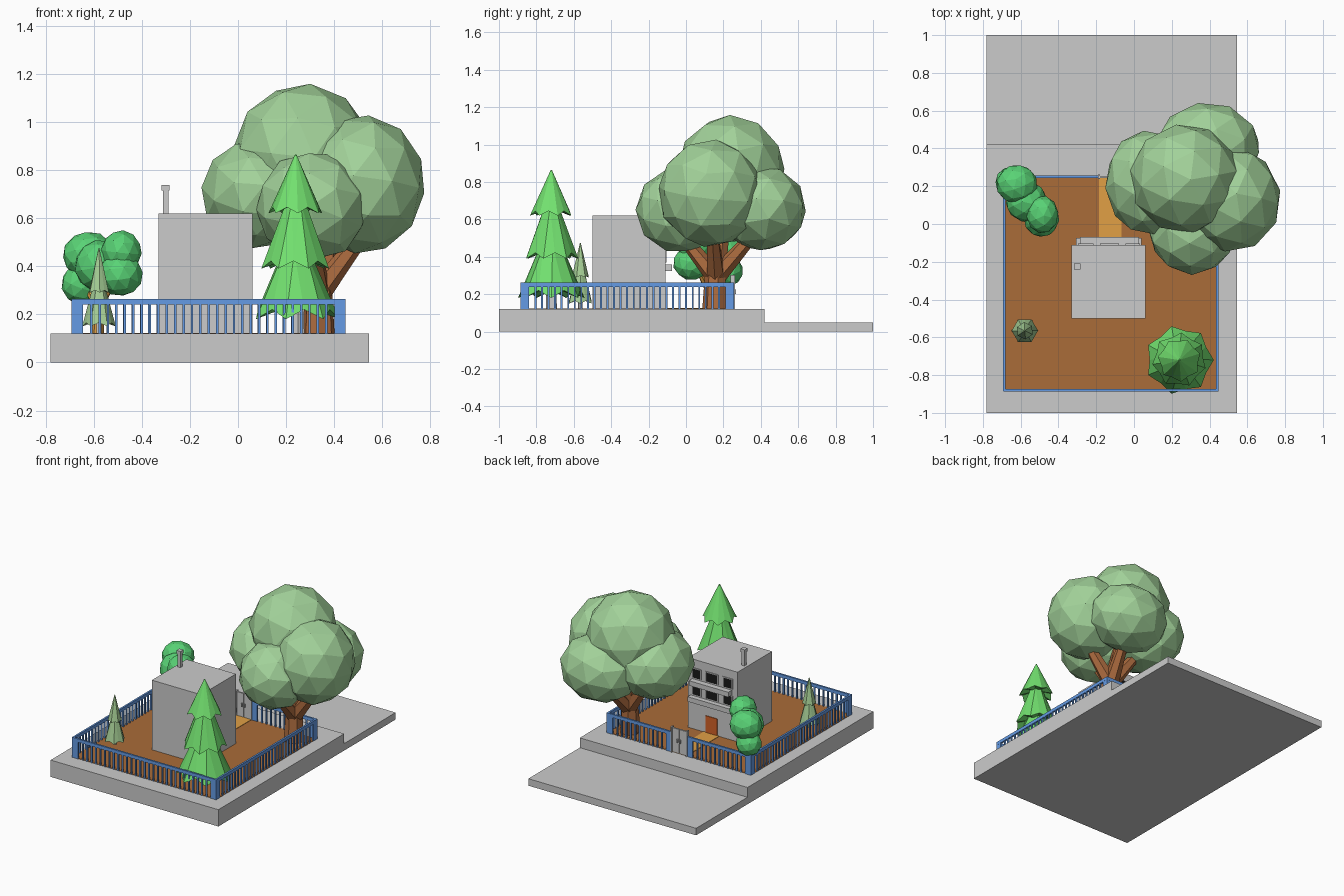
import bpy, bmesh, math, random
from mathutils import Vector, Matrix

if "Cube" in bpy.data.objects:
    bpy.data.objects.remove(bpy.data.objects["Cube"])

random.seed(4)


def mat(name, r, g, b):
    m = bpy.data.materials.new(name)
    m.diffuse_color = (r, g, b, 1)
    m.use_nodes = True
    m.node_tree.nodes["Principled BSDF"].inputs["Base Color"].default_value = m.diffuse_color
    return m


BLUE = mat("fence_blue", 0.13, 0.33, 0.78)
SOIL = mat("soil", 0.40, 0.15, 0.04)
BARK = mat("bark", 0.42, 0.15, 0.05)
TAN = mat("tan", 0.75, 0.35, 0.06)
DOOR = mat("door_orange", 0.65, 0.12, 0.02)
DARK = mat("glass_dark", 0.01, 0.01, 0.01)
SAGE = mat("sage_leaf", 0.36, 0.64, 0.32)
LEAF = mat("bright_leaf", 0.10, 0.65, 0.18)
PINE = mat("pine_leaf", 0.17, 0.75, 0.16)
PALE = mat("pale_pine_leaf", 0.38, 0.62, 0.30)


def finish(name, bm, material=None):
    bmesh.ops.recalc_face_normals(bm, faces=bm.faces)
    me = bpy.data.meshes.new(name)
    bm.to_mesh(me)
    bm.free()
    ob = bpy.data.objects.new(name, me)
    bpy.context.collection.objects.link(ob)
    if material:
        me.materials.append(material)
    return ob


def add_box(bm, x0, x1, y0, y1, z0, z1):
    m = Matrix.Translation(((x0 + x1) / 2, (y0 + y1) / 2, (z0 + z1) / 2))
    bmesh.ops.create_cube(bm, size=1, matrix=m @ Matrix.Diagonal((x1 - x0, y1 - y0, z1 - z0, 1)))


def boxes(name, material, *dims):
    bm = bmesh.new()
    for d in dims:
        add_box(bm, *d)
    return finish(name, bm, material)


def add_limb(bm, a, b, r1, r2, sides=6):
    a, b = Vector(a), Vector(b)
    d = b - a
    m = Matrix.Translation((a + b) / 2) @ d.to_track_quat('Z', 'Y').to_matrix().to_4x4()
    bmesh.ops.create_cone(bm, cap_ends=True, segments=sides, radius1=r1, radius2=r2,
                          depth=d.length, matrix=m)


def foliage(name, material, blobs):
    # low-poly leaf clumps, each turned at random
    bm = bmesh.new()
    for c, s in blobs:
        rot = Matrix.Rotation(random.uniform(0, 6), 4, 'Z') @ Matrix.Rotation(random.uniform(0, 1), 4, 'X')
        bmesh.ops.create_icosphere(bm, subdivisions=2, radius=1,
                                   matrix=Matrix.Translation(c) @ Matrix.Diagonal((*s, 1)) @ rot)
    return finish(name, bm, material)


def conifer(name, material, x, y, tiers, sides=7):
    # stacked skirts with a ragged hem: (hem z, hem radius, top z, top radius)
    bm = bmesh.new()
    for k, (z0, r0, z1, r1) in enumerate(tiers):
        hem, top = [], []
        n = sides * 2
        for i in range(n):
            a = math.tau * i / n + k * 0.6
            out = i % 2 == 0
            r = r0 if out else r0 * 0.86
            z = z0 if out else z0 + r0 * 0.22
            hem.append(bm.verts.new((x + r * math.cos(a), y + r * math.sin(a), z)))
            if out:
                b = a + 0.12
                top.append(bm.verts.new((x + r1 * math.cos(b), y + r1 * math.sin(b), z1)))
        under = bm.verts.new((x, y, z0 + r0 * 0.35))
        for i in range(n):
            bm.faces.new((hem[i], under, hem[(i + 1) % n]))
        for i in range(sides):
            t0, t1 = top[i], top[(i + 1) % sides]
            h0, h1, h2 = hem[2 * i], hem[2 * i + 1], hem[(2 * i + 2) % n]
            bm.faces.new((h0, h1, t0))
            bm.faces.new((h1, t1, t0))
            bm.faces.new((h1, h2, t1))
        bm.faces.new(top)
    return finish(name, bm, material)


# Plot, pavement and garden
boxes("plot_base", None, (-0.78, 0.545, -1, 0.42, 0, 0.12))
boxes("road", None, (-0.78, 0.545, 0.42, 1, 0, 0.05))
boxes("garden_soil", SOIL, (-0.69, 0.445, -0.88, 0.25, 0.118, 0.123))
boxes("path", TAN, (-0.185, -0.065, -0.11, 0.25, 0.12, 0.126))


# Fence: end posts, top rail and thin bars along one axis
def fence(name, a, b, at, along_x):
    bm = bmesh.new()

    def piece(u0, u1, t, z0, z1):
        if along_x:
            add_box(bm, u0, u1, at - t, at + t, z0, z1)
        else:
            add_box(bm, at - t, at + t, u0, u1, z0, z1)
    piece(a, a + 0.045, 0.006, 0.12, 0.262)
    piece(b - 0.045, b, 0.006, 0.12, 0.262)
    piece(a, b, 0.0065, 0.24, 0.263)
    n = round((b - a - 0.09) / 0.035)
    for i in range(1, n):
        u = a + 0.045 + (b - a - 0.09) * i / n
        piece(u - 0.005, u + 0.005, 0.005, 0.12, 0.245)
    return finish(name, bm, BLUE)


fence("fence_front", -0.69, 0.447, -0.879, True)
fence("fence_back_left", -0.69, -0.185, 0.25, True)
fence("fence_back_right", -0.065, 0.447, 0.25, True)
fence("fence_left", -0.885, 0.256, -0.686, False)
fence("fence_right", -0.885, 0.256, 0.441, False)

# Double gate with frame stiles and handles
boxes("gate", None, (-0.183, -0.127, 0.243, 0.255, 0.125, 0.295),
      (-0.123, -0.067, 0.243, 0.255, 0.125, 0.295),
      (-0.190, -0.180, 0.238, 0.262, 0.12, 0.302), (-0.070, -0.060, 0.238, 0.262, 0.12, 0.302),
      (-0.140, -0.132, 0.235, 0.266, 0.20, 0.225), (-0.118, -0.110, 0.235, 0.266, 0.20, 0.225))

# House with balconies, windows, door and chimney
boxes("house_walls", None, (-0.33, 0.06, -0.5, -0.11, 0.12, 0.62))
boxes("balconies", None, (-0.307, 0.04, -0.112, -0.075, 0.325, 0.36),
      (-0.285, 0.026, -0.112, -0.070, 0.445, 0.48))
boxes("door", DOOR, (-0.17, -0.08, -0.112, -0.105, 0.12, 0.245))
windows, frames = [], []
for z0, z1 in ((0.37, 0.435), (0.49, 0.555)):
    for x0, x1 in ((-0.29, -0.22), (-0.175, -0.085), (-0.04, 0.025)):
        windows.append((x0, x1, -0.115, -0.107, z0, z1))
        for f in (x0 - 0.006, x1 - 0.002):
            frames.append((f, f + 0.008, -0.115, -0.104, z0, z1 + 0.006))
        frames.append((x0, x1, -0.115, -0.104, z1, z1 + 0.006))
boxes("windows", DARK, *windows)
boxes("window_frames", None, *frames)
boxes("chimney", None, (-0.312, -0.289, -0.237, -0.214, 0.61, 0.715),
      (-0.317, -0.284, -0.242, -0.209, 0.715, 0.738))

# Large tree: trunk, spreading boughs and leaf clumps
bm = bmesh.new()
add_limb(bm, (0.335, 0.155, 0.118), (0.335, 0.16, 0.36), 0.068, 0.055, 7)
for tip in ((0.54, 0.14, 0.56), (0.13, 0.2, 0.58), (0.31, -0.03, 0.52), (0.39, 0.38, 0.54), (0.28, 0.22, 0.7)):
    add_limb(bm, (0.335, 0.16, 0.29), tip, 0.052, 0.03)
finish("large_tree_trunk", bm, BARK)
foliage("large_tree_leaves", SAGE, [
    ((0.27, 0.24, 0.86), (0.295, 0.29, 0.30)),
    ((0.515, 0.13, 0.74), (0.265, 0.28, 0.29)),
    ((0.08, 0.22, 0.70), (0.235, 0.28, 0.23)),
    ((0.31, -0.03, 0.65), (0.235, 0.24, 0.23)),
    ((0.39, 0.405, 0.66), (0.28, 0.24, 0.23))])

# Small round tree
bm = bmesh.new()
add_limb(bm, (-0.585, 0.12, 0.118), (-0.575, 0.12, 0.32), 0.028, 0.018)
for tip in ((-0.65, 0.21, 0.36), (-0.5, 0.04, 0.38)):
    add_limb(bm, (-0.58, 0.12, 0.22), tip, 0.018, 0.012)
finish("round_tree_trunk", bm, TAN)
foliage("round_tree_leaves", LEAF, [
    ((-0.62, 0.21, 0.445), (0.11, 0.105, 0.10)),
    ((-0.485, 0.05, 0.46), (0.085, 0.10, 0.09)),
    ((-0.49, 0.03, 0.365), (0.095, 0.10, 0.09)),
    ((-0.65, 0.22, 0.325), (0.085, 0.085, 0.085)),
    ((-0.57, 0.12, 0.40), (0.11, 0.11, 0.11))])

# Conifers and their trunks
conifer("large_conifer", PINE, 0.24, -0.72, [
    (0.18, 0.183, 0.46, 0.06), (0.39, 0.145, 0.67, 0.04), (0.62, 0.115, 0.865, 0.003)])
conifer("small_conifer", PALE, -0.578, -0.565, [
    (0.15, 0.07, 0.33, 0.022), (0.29, 0.046, 0.475, 0.002)], 6)
for nm, x, y, r, h in (("large_conifer_trunk", 0.25, -0.72, 0.03, 0.3),
                       ("small_conifer_trunk", -0.578, -0.565, 0.013, 0.22)):
    bm = bmesh.new()
    add_limb(bm, (x, y, 0.118), (x, y, h), r, r * 0.8)
    finish(nm, bm)
